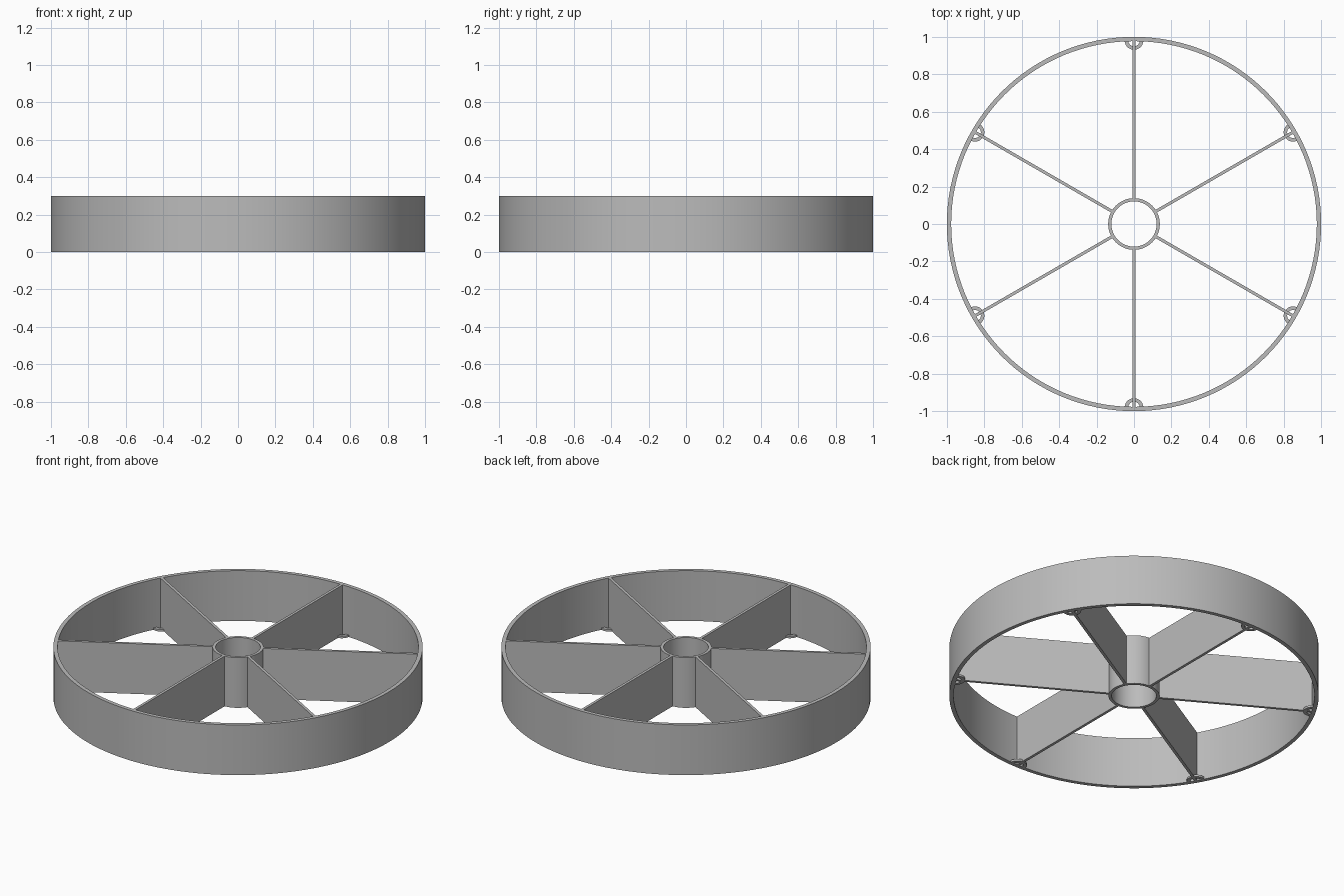
import bpy
import bmesh
from math import cos, sin, pi, radians
from mathutils import Matrix

cube = bpy.data.objects.get("Cube")
if cube:
    bpy.data.objects.remove(cube, do_unlink=True)

HEIGHT = 0.3
RIM_INNER = 0.977
HUB_OUTER, HUB_INNER = 0.138, 0.121
SPOKE_WIDTH = 0.016
TAB_HEIGHT = 0.012

grey = bpy.data.materials.new("plain grey")
grey.use_nodes = True
colour = (0.5, 0.5, 0.5, 1)
grey.diffuse_color = colour
grey.node_tree.nodes["Principled BSDF"].inputs["Base Color"].default_value = colour


def finish(name, bm, smooth=False):
    bmesh.ops.recalc_face_normals(bm, faces=bm.faces)
    mesh = bpy.data.meshes.new(name)
    bm.to_mesh(mesh)
    bm.free()
    mesh.materials.append(grey)
    obj = bpy.data.objects.new(name, mesh)
    bpy.context.collection.objects.link(obj)
    if smooth:
        bpy.ops.object.select_all(action="DESELECT")
        obj.select_set(True)
        bpy.context.view_layer.objects.active = obj
        bpy.ops.object.shade_smooth_by_angle(angle=radians(30))
    return obj


def tube(name, outer, inner, height, segments, start=0, sweep=2 * pi):
    """Rectangular wall swept round z, either a closed ring or an open arc."""
    bm = bmesh.new()
    closed = sweep >= 2 * pi
    profile = [(outer, 0), (outer, height), (inner, height), (inner, 0)]
    sections = []
    for i in range(segments if closed else segments + 1):
        a = start + sweep * i / segments
        sections.append([bm.verts.new((r * cos(a), r * sin(a), z)) for r, z in profile])
    for i in range(segments):
        a, b = sections[i], sections[(i + 1) % len(sections)]
        for j in range(4):
            k = (j + 1) % 4
            bm.faces.new((a[j], b[j], b[k], a[k]))
    if not closed:
        bm.faces.new(sections[0])
        bm.faces.new(sections[-1])
    return finish(name, bm, smooth=True)


# Outer rim and hollow hub
tube("rim", 1, RIM_INNER, HEIGHT, 128)
tube("hub", HUB_OUTER, HUB_INNER, HEIGHT, 64)

# Full-height spokes, each with a half-ring tab at the foot of the rim
for n in range(6):
    angle = pi / 2 + n * pi / 3
    turn = Matrix.Rotation(angle, 4, "Z")

    start, end = HUB_OUTER - 0.007, RIM_INNER + 0.007
    bm = bmesh.new()
    bmesh.ops.create_cube(bm, size=1)
    bmesh.ops.scale(bm, vec=(end - start, SPOKE_WIDTH, HEIGHT), verts=bm.verts)
    bmesh.ops.translate(bm, vec=((start + end) / 2, 0, HEIGHT / 2), verts=bm.verts)
    spoke = finish(f"spoke_{n + 1}", bm)
    spoke.matrix_world = turn

    tab = tube(f"rim_tab_{n + 1}", 0.05, 0.031, TAB_HEIGHT, 24, pi / 2, pi)
    tab.matrix_world = turn @ Matrix.Translation((RIM_INNER + 0.004, 0, 0))
